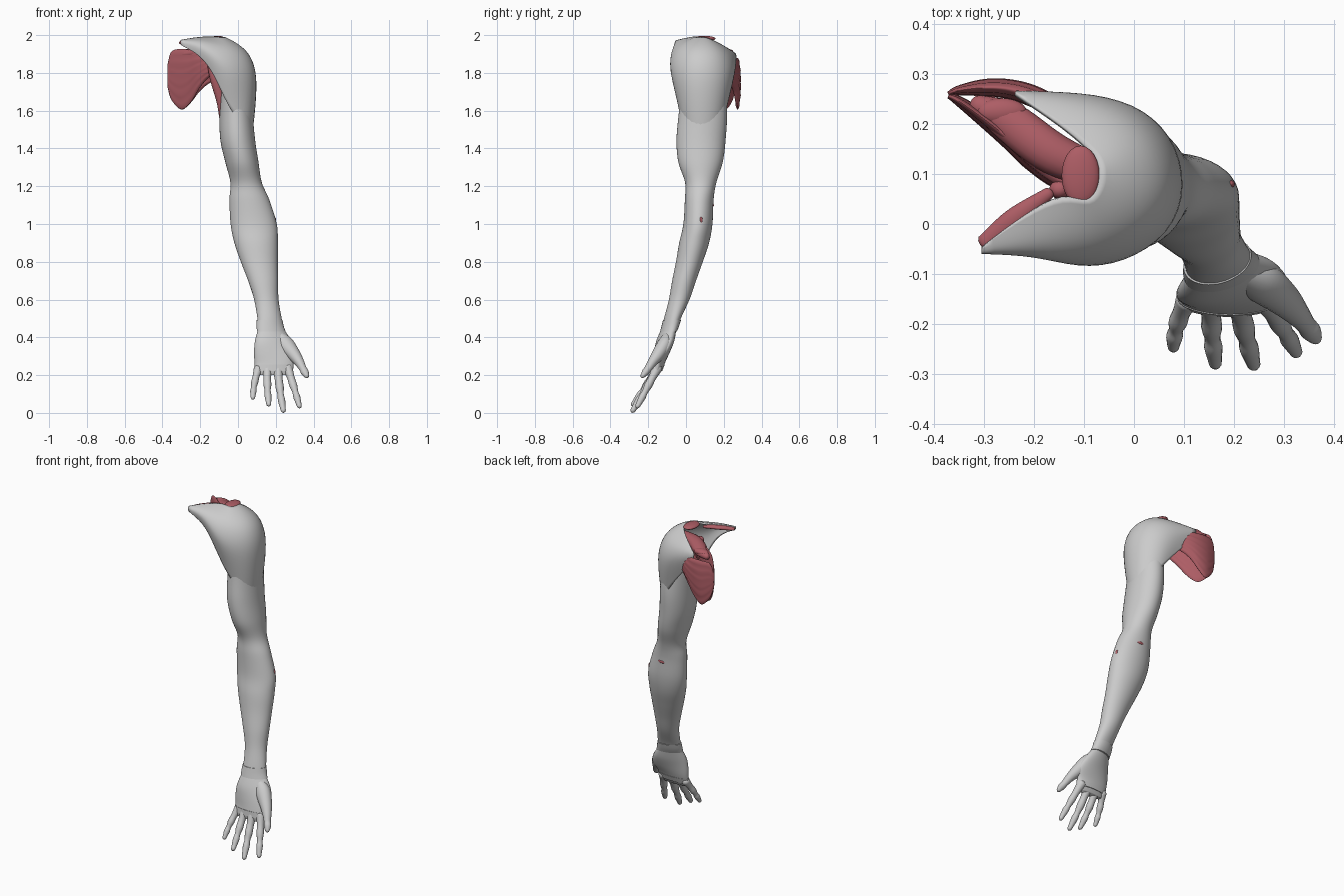
import bpy, bmesh, math
from mathutils import Vector

red = bpy.data.materials.new("muscle_red")
red.diffuse_color = (0.42, 0.11, 0.13, 1)


def finish(name, bm, mat=None, angle=60):
    bmesh.ops.recalc_face_normals(bm, faces=bm.faces)
    me = bpy.data.meshes.new(name)
    bm.to_mesh(me)
    bm.free()
    ob = bpy.data.objects.new(name, me)
    bpy.context.collection.objects.link(ob)
    if mat:
        me.materials.append(mat)
    bpy.ops.object.select_all(action='DESELECT')
    ob.select_set(True)
    bpy.context.view_layer.objects.active = ob
    bpy.ops.object.shade_smooth_by_angle(angle=math.radians(angle))
    return ob


def smooth(keys, steps):
    """Catmull-Rom interpolation of equal-length number tuples."""
    k = [keys[0]] + list(keys) + [keys[-1]]
    out = []
    for i in range(1, len(k) - 2):
        for s in range(steps):
            t = s / steps
            out.append([0.5 * (2 * b + (c - a) * t + (2 * a - 5 * b + 4 * c - d) * t * t
                               + (3 * b - a - 3 * c + d) * t ** 3)
                        for a, b, c, d in zip(*k[i - 1:i + 3])])
    return out + [list(keys[-1])]


def skin(name, rings, mat=None):
    bm = bmesh.new()
    vs = [[bm.verts.new(p) for p in r] for r in rings]
    n = len(vs[0])
    for a, b in zip(vs, vs[1:]):
        for i in range(n):
            bm.faces.new((a[i], a[(i + 1) % n], b[(i + 1) % n], b[i]))
    bm.faces.new(vs[0])
    bm.faces.new(vs[-1])
    return finish(name, bm, mat)


def limb(name, keys, steps=6, n=40, mat=None):
    """Horizontal ellipses: x, y, z, rx, ry, turn."""
    rings = []
    for x, y, z, rx, ry, t in smooth(keys, steps):
        ring = []
        for i in range(n):
            a = 2 * math.pi * i / n
            u, v = rx * math.cos(a), ry * math.sin(a)
            ring.append((x + u * math.cos(t) - v * math.sin(t),
                         y + u * math.sin(t) + v * math.cos(t), z))
        rings.append(ring)
    return skin(name, rings, mat)


def band(name, keys, wide=(0, 0, 1), mat=None, steps=6, n=16, grooves=0):
    """Tube along a path: x, y, z, half width along 'wide', half thickness.
    Grooved bands are sheets whose sections stay parallel to 'wide'."""
    pts = smooth(keys, steps)
    rings = []
    for j, p in enumerate(pts):
        c = Vector(p[:3])
        d = (Vector(pts[min(j + 1, len(pts) - 1)][:3]) - Vector(pts[max(j - 1, 0)][:3])).normalized()
        side = d.cross(Vector(wide)).normalized()
        up = Vector(wide) if grooves else side.cross(d)
        k = [(0, 1)]
        if j == 0 and not grooves:
            k = [(-0.7, 0.3), (-0.5, 0.7), (0, 1)]
        elif j == len(pts) - 1:
            k = [(0, 1), (0.5, 0.75), (0.85, 0.3)]
        for off, s in k:
            ring = []
            for i in range(n):
                a = 2 * math.pi * i / n
                g = 1 - .22 * abs(math.cos(grooves * math.cos(a))) if grooves else 1
                ring.append(c + d * off * p[4] + up * p[3] * s * math.cos(a)
                            + side * p[4] * s * g * math.sin(a))
            rings.append(ring)
    return skin(name, rings, mat)


def blob(name, loc, size, mat):
    bm = bmesh.new()
    bmesh.ops.create_uvsphere(bm, u_segments=24, v_segments=12, radius=1)
    for v in bm.verts:
        v.co = Vector([l + c * s for l, c, s in zip(loc, v.co, size)])
    return finish(name, bm, mat)


# Upper arm and forearm in one skin
limb("arm", [
    (-.01, .09, 1.88, .05, .07, 0), (-.01, .09, 1.8, .075, .11, 0),
    (-.01, .09, 1.6, .087, .127, 0), (-.002, .08, 1.45, .092, .13, 0),
    (.02, .077, 1.33, .088, .118, 0), (.043, .078, 1.22, .083, .083, 0),
    (.06, .07, 1.13, .105, .076, 0), (.083, .063, 1.0, .122, .077, 0),
    (.096, .043, .9, .115, .079, 0), (.113, .018, .8, .098, .071, .05),
    (.133, -.01, .7, .08, .063, .1), (.15, -.036, .6, .065, .054, .2),
    (.167, -.072, .5, .066, .042, .3), (.175, -.092, .43, .072, .036, .3)])

# Wrist band
limb("wrist_band", [
    (.167, -.074, .492, .070, .045, .3), (.17, -.083, .46, .074, .043, .3),
    (.176, -.092, .432, .078, .040, .3)], steps=3)

# Palm and the band across its lower edge
limb("palm", [
    (.175, -.092, .44, .072, .036, .3), (.187, -.11, .38, .1, .042, .25),
    (.196, -.128, .32, .112, .04, .12), (.191, -.145, .265, .103, .034, 0),
    (.19, -.155, .23, .1, .029, 0), (.19, -.162, .2, .085, .018, 0)])
limb("palm_band", [
    (.191, -.148, .255, .104, .035, 0), (.19, -.156, .222, .101, .03, 0)], steps=3)

# Fingers: base, middle and tip; knuckles swell along each
fingers = {
    "little_finger": ((.108, -.15, .235), (.087, -.2, .155), (.079, -.247, .08), .019),
    "ring_finger": ((.155, -.155, .235), (.156, -.213, .14), (.163, -.28, .045), .021),
    "middle_finger": ((.21, -.155, .235), (.222, -.215, .125), (.24, -.282, .012), .022),
    "index_finger": ((.262, -.15, .24), (.296, -.205, .135), (.325, -.257, .035), .021)}
for name, (a, b, c, r) in fingers.items():
    a, b, c = Vector(a), Vector(b), Vector(c)
    keys = []
    for t, s in ((0, 1.3), (.25, .95), (.45, 1), (.62, .75), (.75, .88), (.9, .72), (1, .6)):
        p = a.lerp(b, t).lerp(b.lerp(c, t), t) + (b - a.lerp(c, .5)) * 2 * t * (1 - t)
        keys.append((*p, r * s, r * s))
    band(name, keys, (1, 0, 0), steps=4)
band("thumb", [
    (.21, -.095, .41, .03, .025), (.25, -.113, .365, .045, .038), (.295, -.147, .31, .036, .034),
    (.325, -.178, .268, .026, .025), (.343, -.2, .235, .02, .02), (.354, -.215, .215, .021, .019),
    (.364, -.23, .195, .013, .012)], (1, 0, 0))

# Deltoid: inner edge, widest point, lower edge, from front tip round to back tip
deltoid = [
    ((-.305, -.045, 1.97), (-.305, -.055, 1.96), (-.30, -.055, 1.945)),
    ((-.22, .02, 1.985), (-.2, -.06, 1.945), (-.2, -.05, 1.9)),
    ((-.14, .065, 1.99), (-.11, -.088, 1.87), (-.12, -.06, 1.79)),
    ((-.09, .04, 1.985), (-.02, -.08, 1.79), (-.055, -.035, 1.62)),
    ((-.07, .08, 1.985), (.075, -.02, 1.77), (.043, -.015, 1.5)),
    ((-.07, .10, 1.985), (.107, .075, 1.76), (.08, .08, 1.44)),
    ((-.07, .12, 1.98), (.078, .18, 1.76), (.052, .168, 1.5)),
    ((-.09, .15, 1.965), (-.0, .243, 1.78), (-.01, .208, 1.58)),
    ((-.15, .2, 1.94), (-.1, .262, 1.82), (-.08, .22, 1.68)),
    ((-.24, .26, 1.9), (-.235, .262, 1.88), (-.23, .26, 1.855))]
bm = bmesh.new()
cols = []
for inner, mid, low in deltoid:
    i, m, l = map(Vector, (inner, mid, low))
    up = i.lerp(m, .68)
    up.z = i.z + (m.z - i.z) * .31
    cols.append([bm.verts.new(p) for p in smooth([tuple(i), tuple(up), tuple(m), tuple(l)], 2)])
for a, b in zip(cols, cols[1:]):
    for k in range(len(a) - 1):
        bm.faces.new((a[k], a[k + 1], b[k + 1], b[k]))
ob = finish("deltoid", bm)
sub = ob.modifiers.new("smooth", 'SUBSURF')
sub.levels = sub.render_levels = 2
sol = ob.modifiers.new("thickness", 'SOLIDIFY')
sol.thickness, sol.offset = .01, 0

# Shoulder blade muscles: a front and a back sheet fanning to the blade's inner edge
band("blade_front", [
    (-.372, .256, 1.79, .06, .005), (-.352, .247, 1.785, .128, .011), (-.3, .21, 1.767, .16, .018),
    (-.25, .17, 1.783, .138, .022), (-.2, .125, 1.82, .095, .024), (-.14, .085, 1.845, .06, .022),
    (-.05, .07, 1.84, .045, .02)], (0, 0, 1), red, n=48, grooves=9)
band("blade_back", [
    (-.372, .26, 1.77, .05, .005), (-.352, .267, 1.765, .108, .011), (-.3, .273, 1.743, .137, .019),
    (-.25, .27, 1.76, .118, .022), (-.2, .255, 1.79, .085, .024), (-.14, .225, 1.81, .06, .022),
    (-.03, .17, 1.82, .045, .02)], (0, 0, 1), red, n=48, grooves=9)

# Top muscle running under the shoulder cap, and its two cut faces
band("top_muscle", [(-.315, .24, 1.895, .02, .018), (-.25, .205, 1.9, .04, .028),
     (-.16, .14, 1.91, .042, .035), (-.04, .09, 1.9, .03, .03)], (.5, .8, 0), red)
blob("shoulder_cut_face", (-.107, .097, 1.982), (.038, .06, .014), red)
blob("blade_cut_face", (-.265, .225, 1.908), (.05, .027, .018), red)

# Red edge of the front flap, and the strap beside the armpit
band("flap_edge", [(-.3, -.04, 1.96, .018, .01), (-.24, .01, 1.972, .022, .012),
     (-.17, .062, 1.978, .012, .009)], (.6, -.8, 0), red)
band("armpit_strap", [(-.15, .07, 1.9, .02, .018), (-.125, .06, 1.78, .026, .022),
     (-.09, .07, 1.65, .024, .02), (-.085, .08, 1.56, .014, .01)], (1, 0, 0), red)

# Small bare patches at the elbow and outer forearm
blob("elbow_patch", (.07, .138, 1.1), (.025, .01, .01), red)
blob("forearm_patch", (.192, .08, 1.02), (.01, .008, .018), red)
